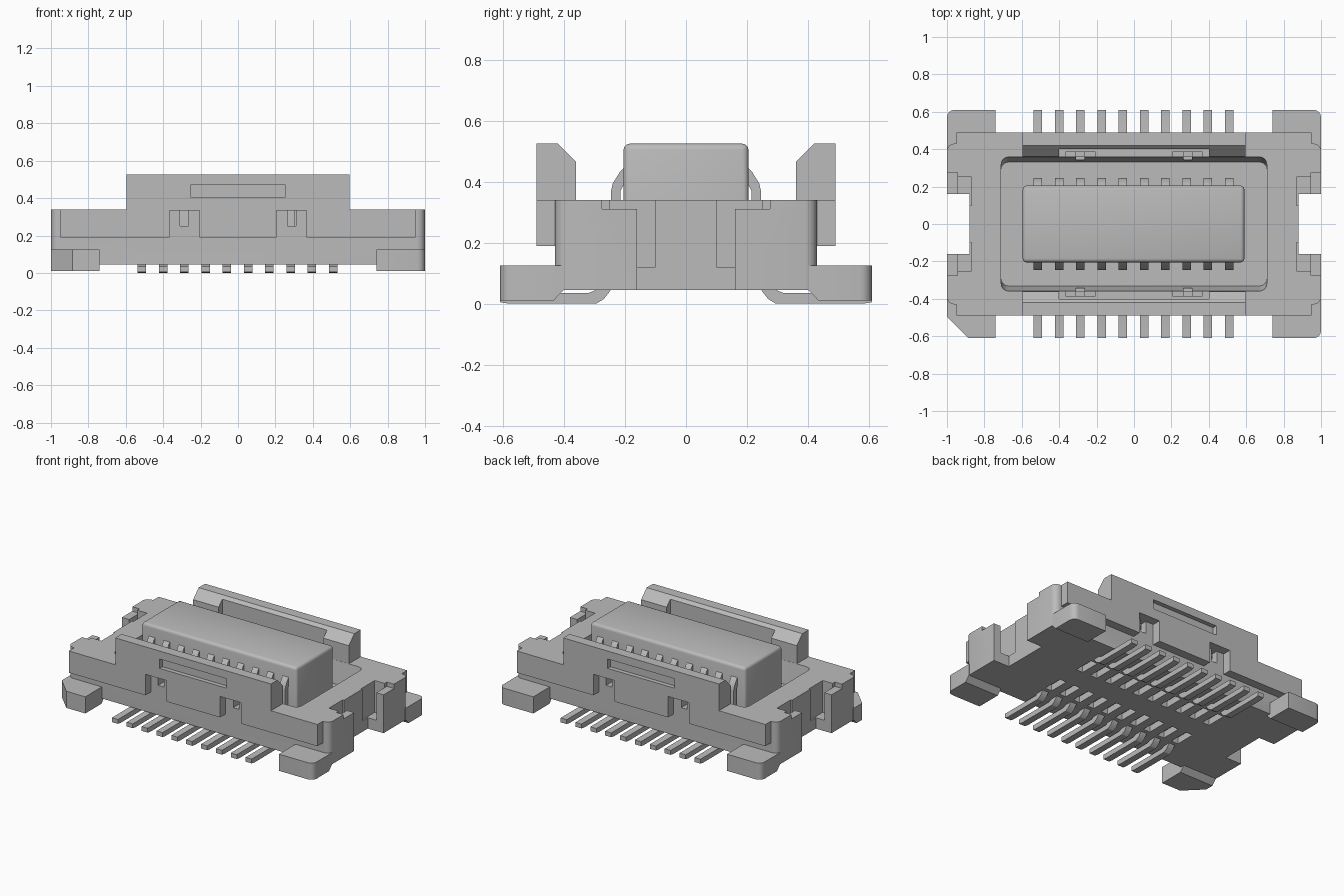
import bpy, bmesh

cube = bpy.data.objects.get("Cube")
if cube:
    bpy.data.objects.remove(cube, do_unlink=True)

GREY = (0.5, 0.5, 0.5, 1)
grey = bpy.data.materials.new("plain grey")
grey.use_nodes = True
grey.diffuse_color = GREY
for node in grey.node_tree.nodes:
    if node.type == 'BSDF_PRINCIPLED':
        node.inputs["Base Color"].default_value = GREY

parts = []


def finish(name, bm, keep=True):
    bmesh.ops.recalc_face_normals(bm, faces=bm.faces[:])
    mesh = bpy.data.meshes.new(name)
    bm.to_mesh(mesh)
    bm.free()
    mesh.materials.append(grey)
    ob = bpy.data.objects.new(name, mesh)
    bpy.context.collection.objects.link(ob)
    if keep:
        parts.append(ob)
    else:
        ob.hide_render = True
    return ob


def box_bm(x, y, z):
    bm = bmesh.new()
    bmesh.ops.create_cube(bm, size=1)
    for v in bm.verts:
        v.co = [r[0] if c < 0 else r[1] for c, r in zip(v.co, (x, y, z))]
    return bm


def box(name, x, y, z, keep=True):
    x, y, z = sorted(x), sorted(y), sorted(z)
    return finish(name, box_bm(x, y, z), keep)


def round_edges(bm, radius, segments, pick):
    edges = [e for e in bm.edges if pick(*[v.co for v in e.verts])]
    bmesh.ops.bevel(bm, geom=edges, offset=radius, segments=segments,
                    profile=0.5, affect='EDGES')


def upright(a, b):
    return abs(a.z - b.z) > 0.01


def side_prism(name, profile, x0, x1, side, keep=True):
    """Extrude a (y, z) profile along x, flipped to the chosen side."""
    bm = bmesh.new()
    face = bm.faces.new([bm.verts.new((x0, side * y, z)) for y, z in profile])
    new = bmesh.ops.extrude_face_region(bm, geom=[face])["geom"]
    for v in new:
        if isinstance(v, bmesh.types.BMVert):
            v.co.x = x1
    return finish(name, bm, keep)


def combine(target, tool, operation):
    mod = target.modifiers.new("shape", 'BOOLEAN')
    mod.operation, mod.object, mod.solver = operation, tool, 'EXACT'
    bpy.context.view_layer.objects.active = target
    bpy.ops.object.modifier_apply(modifier=mod.name)
    bpy.data.objects.remove(tool, do_unlink=True)


# Housing block with rounded corners
bm = box_bm((-1, 1), (-0.43, 0.43), (0.045, 0.34))
round_edges(bm, 0.04, 4, upright)
housing = finish("housing", bm)

# Long lips and raised chamfered walls
wall = [(0.36, 0.28), (0.36, 0.465), (0.42, 0.525), (0.49, 0.525),
        (0.49, 0.25), (0.42, 0.25)]
for s in (-1, 1):
    combine(housing, box("lip", (-0.95, 0.95), (s * 0.4, s * 0.49),
                         (0.19, 0.34), False), 'UNION')
    combine(housing, side_prism("wall", wall, -0.595, 0.595, s, False), 'UNION')

# Central cavity, narrowing toward its floor
bm = box_bm((-0.71, 0.71), (-0.36, 0.36), (0.19, 0.345))
round_edges(bm, 0.04, 4, upright)
for v in bm.verts:
    if v.co.z < 0.25:
        v.co.y *= 0.92
combine(housing, finish("cavity_cutter", bm, False), 'DIFFERENCE')


def cut(x, y, z):
    combine(housing, box("cutter", x, y, z, False), 'DIFFERENCE')


for s in (-1, 1):
    # End notch
    cut((s * 0.88, s * 1.1), (-0.16, 0.16), (0, 0.5))
    # Inner guide and outer window in each wall
    cut((-0.4, 0.4), (s * 0.34, s * 0.4), (0.343, 0.6))
    cut((-0.255, 0.255), (s * 0.46, s * 0.55), (0.405, 0.47))
    for t in (-1, 1):
        # Latch pocket with its narrow slot
        cut((t * 0.205, t * 0.365), (s * 0.43, s * 0.55), (0.1, 0.335))
        cut((t * 0.265, t * 0.31), (s * 0.34, s * 0.45), (0.25, 0.335))
        cut((t * 0.205, t * 0.365), (s * 0.36, s * 0.385), (0.3, 0.36))
        # End post with lowered top and inner pit
        cut((s * 0.945, s * 1.1), (t * 0.1, t * 0.275), (0.31, 0.5))
        cut((s * 0.87, s * 0.945), (t * 0.1, t * 0.25), (0.12, 0.5))

# Corner feet, with one bevelled marker corner
for sx in (-1, 1):
    for sy in (-1, 1):
        bm = box_bm(sorted((sx * 0.74, sx)), sorted((sy * 0.4, sy * 0.61)),
                    (0.01, 0.125))
        marker = sx < 0 and sy < 0

        def outer(a, b):
            return upright(a, b) and abs(a.x) > 0.9 and abs(a.y) > 0.5
        round_edges(bm, 0.115 if marker else 0.04, 1 if marker else 4, outer)
        for v in bm.verts:
            if abs(v.co.y) < 0.42 and v.co.z < 0.1:
                v.co.z = 0.046
        # Sloping underside toward the housing
        bmesh.ops.bisect_plane(bm, geom=bm.verts[:] + bm.edges[:] + bm.faces[:],
                               plane_co=(0, sy * 0.435, 0), plane_no=(0, 1, 0))
        for v in bm.verts:
            if abs(abs(v.co.y) - 0.435) < 0.002 and v.co.z < 0.1:
                v.co.z = 0.01
        finish(f"{'left' if sx > 0 else 'right'}_{'back' if sy > 0 else 'front'}_foot", bm)

# Raised centre tongue with soft edges
bm = box_bm((-0.595, 0.59), (-0.205, 0.205), (0.17, 0.525))
round_edges(bm, 0.02, 3, lambda a, b: max(a.z, b.z) > 0.5)
finish("tongue", bm)

# Contacts: solder leads below and curved springs beside the tongue
lead = [(0.61, 0.005), (0.61, 0.035), (0.32, 0.035), (0.295, 0.045),
        (0.275, 0.075), (0.235, 0.075), (0.25, 0.04), (0.27, 0.015),
        (0.295, 0), (0.58, 0)]
spring = [(0.2, 0.45), (0.215, 0.435), (0.24, 0.395), (0.246, 0.37),
          (0.246, 0.18), (0.215, 0.18), (0.215, 0.37), (0.2, 0.4)]
for i in range(10):
    x = -0.514 + i * 0.1136
    for s, end in ((-1, "front"), (1, "back")):
        cut((x - 0.026, x + 0.026), (s * 0.08, s * 0.22), (0, 0.09))
        side_prism(f"{end}_lead_{i + 1}", lead, x - 0.023, x + 0.023, s)
        side_prism(f"{end}_spring_{i + 1}", spring, x - 0.023, x + 0.023, s)

# Smooth shading on rounded edges only
bpy.ops.object.select_all(action='DESELECT')
for ob in parts:
    ob.select_set(True)
bpy.context.view_layer.objects.active = housing
bpy.ops.object.shade_smooth_by_angle()
